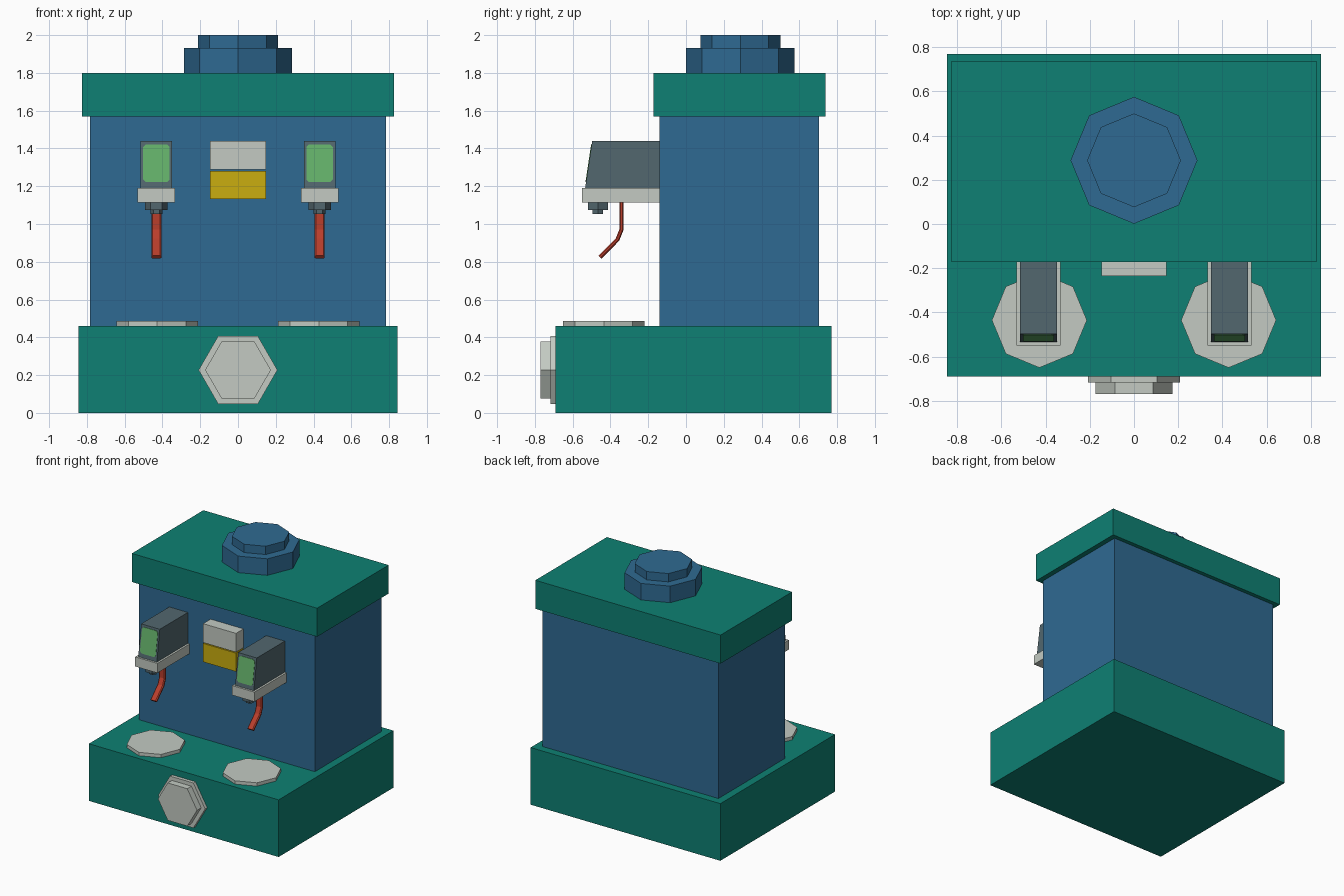
import bpy, bmesh, math
from mathutils import Vector, Matrix

if "Cube" in bpy.data.objects:
    bpy.data.objects.remove(bpy.data.objects["Cube"])


def material(name, r, g, b):
    m = bpy.data.materials.new(name)
    lin = [((c / 255 + 0.055) / 1.055) ** 2.4 if c > 10 else c / 255 / 12.92 for c in (r, g, b)]
    m.diffuse_color = (*lin, 1)
    m.use_nodes = True
    m.node_tree.nodes["Principled BSDF"].inputs["Base Color"].default_value = m.diffuse_color
    return m


TEAL = material("teal", 14, 128, 115)
BLUE = material("blue", 47, 106, 146)
WHITE = material("off white", 195, 202, 194)
SLATE = material("slate grey", 82, 103, 110)
RED = material("red", 186, 62, 44)
YELLOW = material("yellow", 202, 173, 16)
GREEN = material("screen green", 100, 178, 106)


def finish(bm, name, mat):
    bmesh.ops.recalc_face_normals(bm, faces=bm.faces)
    me = bpy.data.meshes.new(name)
    bm.to_mesh(me)
    bm.free()
    me.materials.append(mat)
    ob = bpy.data.objects.new(name, me)
    bpy.context.collection.objects.link(ob)
    return ob


def loft(name, rings, mat):
    """Join equal-sized point rings into a closed solid."""
    bm = bmesh.new()
    vs = [[bm.verts.new(p) for p in ring] for ring in rings]
    n = len(vs[0])
    for a, b in zip(vs, vs[1:]):
        for i in range(n):
            bm.faces.new((a[i], a[(i + 1) % n], b[(i + 1) % n], b[i]))
    bm.faces.new(vs[0])
    bm.faces.new(vs[-1])
    return finish(bm, name, mat)


def box(name, x, y, z, mat):
    ring = [(x[0], y[0]), (x[1], y[0]), (x[1], y[1]), (x[0], y[1])]
    return loft(name, [[(a, b, h) for a, b in ring] for h in z], mat)


def stepped(name, centre, sides, steps, mat, rot=Matrix()):
    """Polygonal turned part: steps are (radius, height) along the local z axis."""
    rings = []
    for r, h in steps:
        rings.append([Vector(centre) + rot @ Vector((r * math.cos(i * math.tau / sides),
                      r * math.sin(i * math.tau / sides), h)) for i in range(sides)])
    return loft(name, rings, mat)


# Cabinet
box("base", (-0.845, 0.845), (-0.69, 0.77), (0, 0.46), TEAL)
box("body", (-0.783, 0.783), (-0.14, 0.705), (0.46, 1.57), BLUE)
box("lid", (-0.825, 0.825), (-0.172, 0.738), (1.57, 1.80), TEAL)
stepped("top_cap", (0, 0.288, 0), 8,
        [(0.287, 1.80), (0.287, 1.933), (0.212, 1.933), (0.212, 2.0)], BLUE)

# Front knob, pointing to -y
stepped("front_knob", (0, -0.69, 0.227), 6,
        [(0.209, 0), (0.209, 0.027), (0.174, 0.027), (0.174, 0.08)], WHITE,
        Matrix.Rotation(math.radians(90), 4, 'X'))

# Two-tone block in the middle of the front
box("upper_label", (-0.147, 0.147), (-0.235, -0.14), (1.288, 1.44), WHITE)
box("lower_label", (-0.147, 0.147), (-0.235, -0.14), (1.132, 1.281), YELLOW)


def front_y(z):
    """Sloping front of the dispenser housing."""
    return -0.534 + (z - 1.19) * 0.15


for side, s in (("left", -1), ("right", 1)):
    cx = 0.432 * s
    # Cup plate
    stepped(side + "_cup_plate", (0.428 * s, -0.435, 0), 8, [(0.215, 0.46), (0.215, 0.487)], WHITE)
    # Dispenser housing with sloping front, and its shelf
    prof = [(-0.14, 1.19), (front_y(1.19), 1.19), (front_y(1.44), 1.44), (-0.14, 1.44)]
    loft(side + "_housing", [[(cx + d, y, z) for y, z in prof] for d in (-0.083, 0.083)], SLATE)
    box(side + "_shelf", (cx - 0.099, cx + 0.099), (-0.55, -0.14), (1.113, 1.19), WHITE)
    # Screen plate with clipped corners
    w, lo, hi, c = 0.07, 1.222, 1.422, 0.014
    outline = [(-w + c, lo), (w - c, lo), (w, lo + c), (w, hi - c),
               (w - c, hi), (-w + c, hi), (-w, hi - c), (-w, lo + c)]
    loft(side + "_screen", [[(cx + x, front_y(z) - d, z) for x, z in outline]
                            for d in (-0.002, 0.003)], GREEN)
    # Nozzle
    stepped(side + "_nozzle", (cx, -0.466, 0), 6,
            [(0.06, 1.113), (0.06, 1.075), (0.032, 1.075), (0.032, 1.053)], SLATE)
    # Bent lever: flattened octagon swept along a path of (y, z)
    path = [Vector(p) for p in ((-0.342, 1.113), (-0.342, 0.97), (-0.363, 0.917), (-0.455, 0.825))]
    rings = []
    for i, p in enumerate(path):
        dirs = [(b - a).normalized() for a, b in zip(path, path[1:])]
        t = (dirs[max(i - 1, 0)] + dirs[min(i, len(dirs) - 1)]).normalized()
        n = Vector((-t.y, t.x))
        section = [(-0.027, -0.005), (-0.02, -0.011), (0.02, -0.011), (0.027, -0.005),
                   (0.027, 0.005), (0.02, 0.011), (-0.02, 0.011), (-0.027, 0.005)]
        rings.append([(cx + u, p.x + n.x * v, p.y + n.y * v) for u, v in section])
    loft(side + "_lever", rings, RED)
